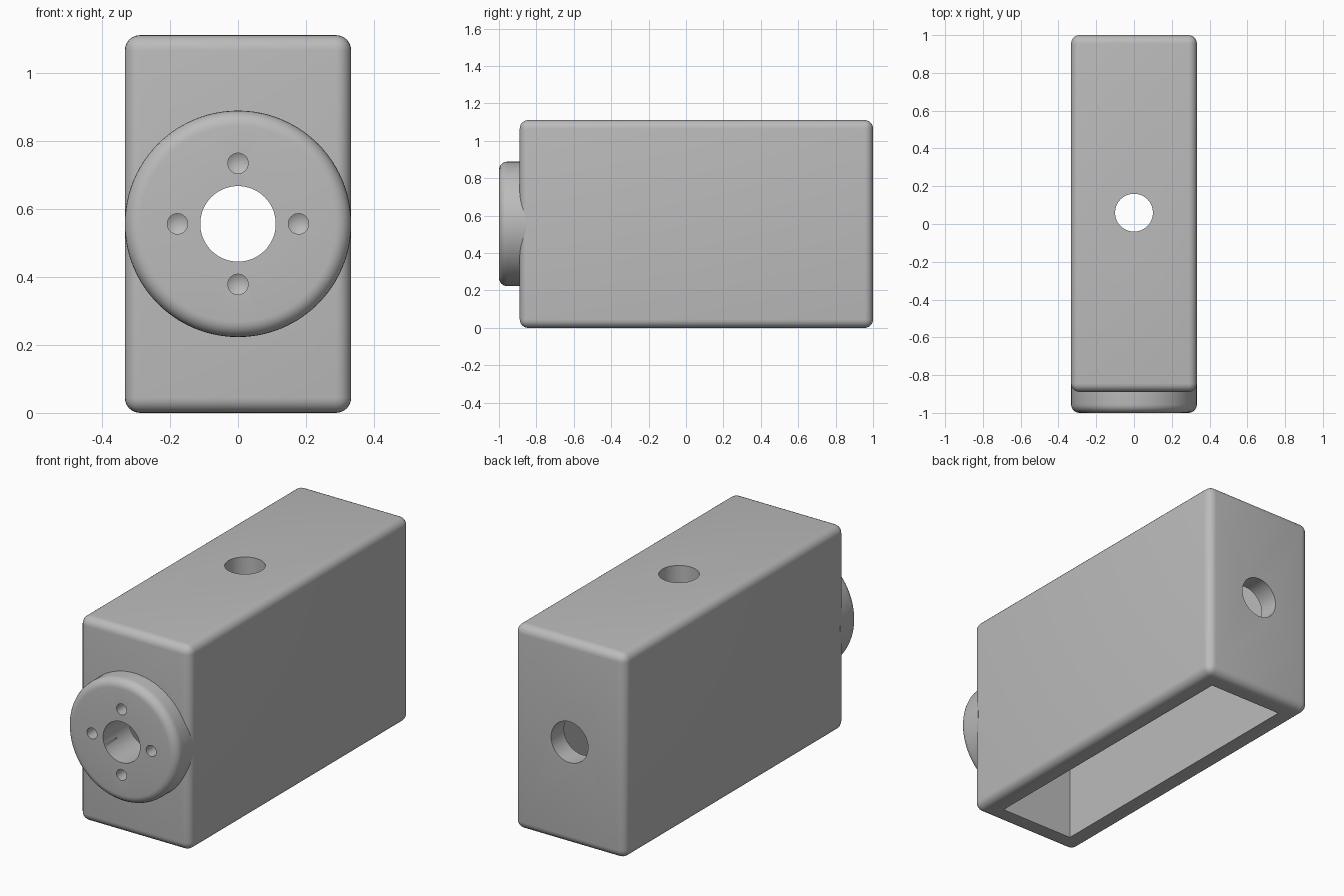
import bpy, bmesh, math
from mathutils import Matrix, Vector

cube = bpy.data.objects.get("Cube")
if cube:
    bpy.data.objects.remove(cube, do_unlink=True)

HALF_W, FRONT, BACK, TOP = 0.333, -0.889, 1.0, 1.111
WALL, ROUND, AXIS_Z = 0.111, 0.045, 0.556

grey = bpy.data.materials.new("plain grey")
grey.use_nodes = True
grey.diffuse_color = (0.5, 0.5, 0.5, 1)
grey.node_tree.nodes["Principled BSDF"].inputs["Base Color"].default_value = (0.5, 0.5, 0.5, 1)


def finish(name, bm):
    bmesh.ops.recalc_face_normals(bm, faces=bm.faces)
    mesh = bpy.data.meshes.new(name)
    bm.to_mesh(mesh)
    bm.free()
    mesh.materials.append(grey)
    obj = bpy.data.objects.new(name, mesh)
    bpy.context.collection.objects.link(obj)
    return obj


def box(name, low, high):
    bm = bmesh.new()
    bmesh.ops.create_cube(bm, size=1)
    low, high = Vector(low), Vector(high)
    for v in bm.verts:
        v.co = (low + high) / 2 + v.co * (high - low)
    return finish(name, bm)


def lathe(name, profile, origin, upright=False, steps=96):
    """Spin (radius, distance) points about the y axis, or the z axis if upright."""
    bm = bmesh.new()
    verts = [bm.verts.new((r, 0, d)) for r, d in profile]
    edges = [bm.edges.new(pair) for pair in zip(verts, verts[1:])]
    bmesh.ops.spin(bm, geom=verts + edges, axis=(0, 0, 1), cent=(0, 0, 0),
                   angle=math.tau, steps=steps)
    bmesh.ops.remove_doubles(bm, verts=bm.verts, dist=1e-5)
    turn = Matrix() if upright else Matrix.Rotation(-math.pi / 2, 4, "X")
    bm.transform(Matrix.Translation(origin) @ turn)
    return finish(name, bm)


def rod(radius, length):
    return [(0, 0), (radius, 0), (radius, length), (0, length)]


def cut(target, cutter):
    mod = target.modifiers.new("cut", "BOOLEAN")
    mod.operation, mod.solver, mod.object = "DIFFERENCE", "EXACT", cutter
    cutter.hide_render = True
    cutter.hide_set(True)
    cutter.display_type = "WIRE"


# Rounded housing, hollow and open underneath
housing = box("housing", (-HALF_W, FRONT, 0), (HALF_W, BACK, TOP))
bevel = housing.modifiers.new("rounded edges", "BEVEL")
bevel.width, bevel.segments = ROUND, 6
cavity = box("cavity_cutter", (-HALF_W + WALL, FRONT + WALL, -0.1),
             (HALF_W - WALL, BACK - WALL, TOP - WALL))

# Round front flange with a rounded rim
arc = [(HALF_W - ROUND + ROUND * math.sin(a), ROUND - ROUND * math.cos(a))
       for a in (i * math.pi / 12 for i in range(7))]
flange = lathe("flange", [(0, 0)] + arc + [(HALF_W, 0.15), (0, 0.15)], (0, -1, AXIS_Z))

# Bore along the length, and a hole in the top
bore = lathe("bore_cutter", rod(0.111, 2.4), (0, -1.2, AXIS_Z))
top_hole = lathe("top_hole_cutter", rod(0.1, 0.4), (0, 0.06, TOP - 0.3), upright=True)
for cutter in (cavity, bore, top_hole):
    cut(housing, cutter)
cut(flange, bore)

# Four blind screw holes with conical bottoms
for i in range(4):
    a = i * math.pi / 2
    spot = (0.178 * math.cos(a), -1, AXIS_Z + 0.178 * math.sin(a))
    cut(flange, lathe(f"screw_hole_cutter_{i}",
                      [(0, -0.05), (0.03, -0.05), (0.03, 0.08), (0, 0.098)], spot, steps=32))

# Bake the cuts and smooth the rounded surfaces
for obj in (housing, flange):
    bpy.ops.object.select_all(action="DESELECT")
    obj.select_set(True)
    bpy.context.view_layer.objects.active = obj
    for mod in list(obj.modifiers):
        bpy.ops.object.modifier_apply(modifier=mod.name)
    bpy.ops.object.shade_smooth_by_angle(angle=math.radians(30))
for obj in [o for o in bpy.data.objects if "_cutter" in o.name]:
    bpy.data.objects.remove(obj, do_unlink=True)
